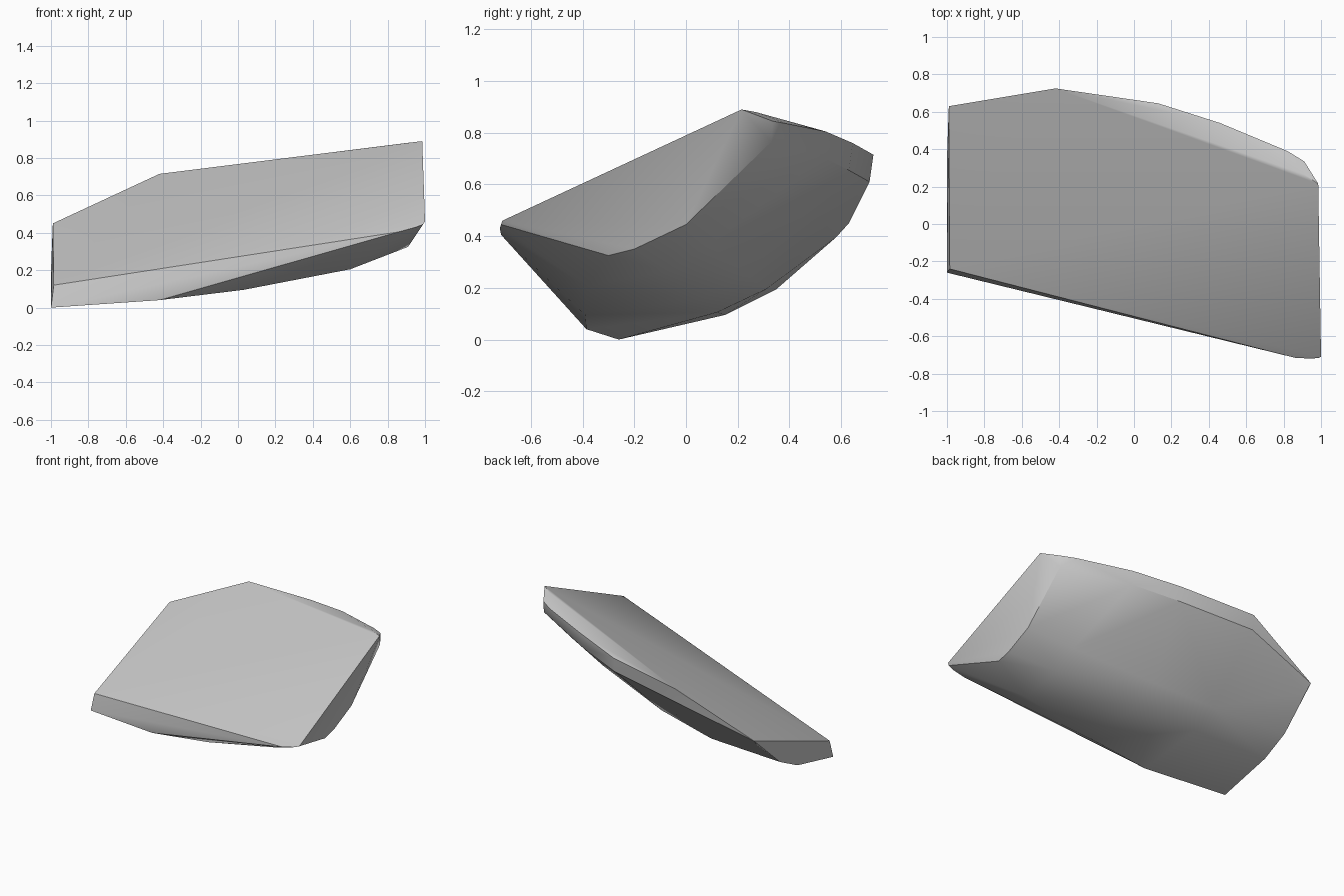
import bpy
import bmesh
import math

# Remove the default cube only
default_cube = bpy.data.objects.get("Cube")
if default_cube:
    bpy.data.objects.remove(default_cube, do_unlink=True)


def make_material(name, colour):
    """Create one flat matte material."""
    material = bpy.data.materials.new(name)
    material.use_nodes = True
    material.diffuse_color = colour
    shader = next(n for n in material.node_tree.nodes if n.type == "BSDF_PRINCIPLED")
    shader.inputs["Base Color"].default_value = colour
    shader.inputs["Roughness"].default_value = 0.8
    return material


def make_hull(name, outlines, material, sharp_angle):
    """Wrap a convex skin around a set of outlines and shade it softly."""
    bm = bmesh.new()
    for outline in outlines:
        for point in outline:
            bm.verts.new(point)
    result = bmesh.ops.convex_hull(bm, input=bm.verts[:])
    leftovers = set(result["geom_interior"]) | set(result["geom_unused"])
    loose = [item for item in leftovers if isinstance(item, bmesh.types.BMVert)]
    bmesh.ops.delete(bm, geom=loose, context="VERTS")

    # Merge nearly coplanar triangles into clean facets
    bmesh.ops.dissolve_limit(
        bm, angle_limit=math.radians(1), verts=bm.verts[:], edges=bm.edges[:])
    bmesh.ops.recalc_face_normals(bm, faces=bm.faces[:])

    mesh = bpy.data.meshes.new(name)
    bm.to_mesh(mesh)
    bm.free()
    mesh.materials.append(material)

    shard = bpy.data.objects.new(name, mesh)
    bpy.context.collection.objects.link(shard)
    bpy.ops.object.select_all(action="DESELECT")
    shard.select_set(True)
    bpy.context.view_layer.objects.active = shard
    bpy.ops.object.shade_smooth_by_angle(angle=math.radians(sharp_angle))
    return shard


# Flat sloping upper facet
upper_facet = [
    (-.985, -.24, .125), (1, -.71, .465), (.985, .215, .895),
    (-.42, .725, .72), (-.99, .63, .455),
]

# Short chipped front lip
front_lip = [(.86, -.715, .41), (.95, -.72, .435), (.99, -.715, .45)]

# Bevelled upper back rim
back_rim = [
    (.9, .27, .885), (.91, .335, .85), (.82, .39, .84),
    (.46, .54, .81), (.13, .645, .765),
]

# Lower edge of the back bevel
back_edge = [
    (.91, .33, .77), (.46, .53, .71), (.13, .63, .66), (-.42, .71, .615),
]

# Curved belly, running from the narrow end to the broad end
belly_back = [
    (-.98, .58, .4), (-1, .35, .2), (-.42, .31, .2),
    (.03, .235, .255), (.6, .09, .37), (.91, 0, .45),
]
belly_middle = [
    (-1, .15, .1), (-.42, .12, .11), (.03, .06, .16), (.6, -.08, .27),
    (.91, -.2, .355),
]
belly_front = [
    (-1, -.26, .005), (-.42, -.385, .045), (.03, -.39, .1),
    (.6, -.385, .21), (.91, -.3, .33),
]

stone_grey = make_material("stone grey", (.58, .58, .58, 1))
rock = make_hull(
    "rock_shard",
    [upper_facet, front_lip, back_rim, back_edge,
     belly_back, belly_middle, belly_front],
    stone_grey, 32)

# Rest the lowest point on the ground
lowest = min(vertex.co.z for vertex in rock.data.vertices)
for vertex in rock.data.vertices:
    vertex.co.z -= lowest
